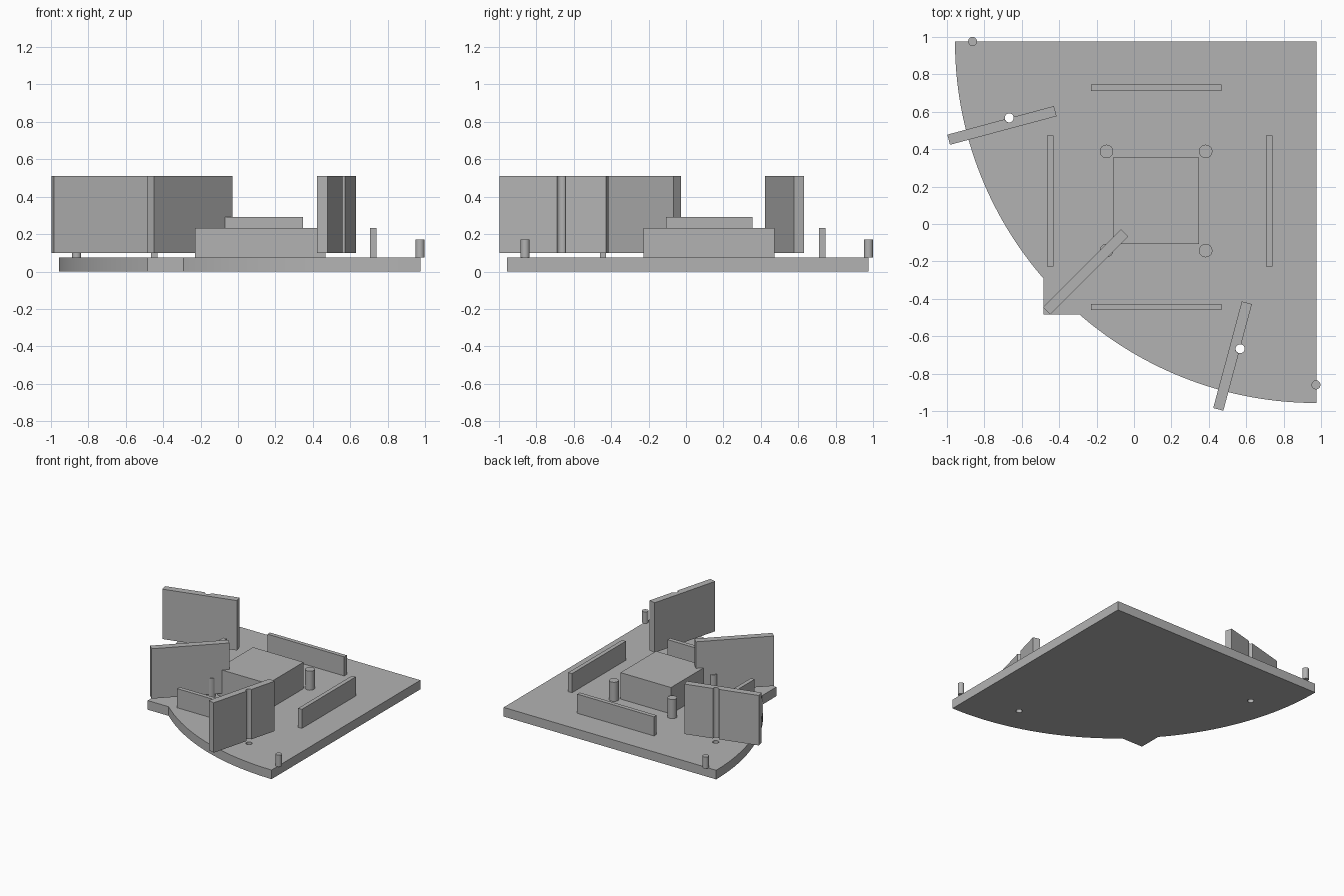
import bpy, bmesh
from math import sin, cos, acos, pi, radians
from mathutils import Vector

cube = bpy.data.objects.get("Cube")
if cube:
    bpy.data.objects.remove(cube)

grey = bpy.data.materials.new("plain grey")
grey.use_nodes = True
colour = (0.45, 0.45, 0.45, 1)
grey.diffuse_color = colour
grey.node_tree.nodes["Principled BSDF"].inputs["Base Color"].default_value = colour

CORNER, RADIUS = 0.975, 1.932
PLATE_TOP, RAIL_TOP = 0.075, 0.232
FIN_BOTTOM, FIN_TOP = 0.1, 0.51
FIN_HALF, FIN_THIN = 0.295, 0.028
HOLE_R = 0.024


def prism(name, outline, z0, z1):
    """Extrude a flat outline from z0 to z1."""
    bm = bmesh.new()
    face = bm.faces.new([bm.verts.new((x, y, z0)) for x, y in outline])
    up = bmesh.ops.extrude_face_region(bm, geom=[face])["geom"]
    verts = [g for g in up if isinstance(g, bmesh.types.BMVert)]
    bmesh.ops.translate(bm, verts=verts, vec=(0, 0, z1 - z0))
    bmesh.ops.recalc_face_normals(bm, faces=bm.faces)
    mesh = bpy.data.meshes.new(name)
    bm.to_mesh(mesh)
    bm.free()
    mesh.materials.append(grey)
    obj = bpy.data.objects.new(name, mesh)
    bpy.context.collection.objects.link(obj)
    return obj


def smooth(obj):
    bpy.ops.object.select_all(action="DESELECT")
    obj.select_set(True)
    bpy.context.view_layer.objects.active = obj
    bpy.ops.object.shade_smooth_by_angle(angle=radians(30))


def arc(cx, cy, r, a0, a1, n):
    return [(cx + r * cos(a0 + (a1 - a0) * i / n), cy + r * sin(a0 + (a1 - a0) * i / n))
            for i in range(n + 1)]


def box(name, x0, x1, y0, y1, z0, z1):
    return prism(name, [(x0, y0), (x1, y0), (x1, y1), (x0, y1)], z0, z1)


def rod(name, x, y, r, z0, z1):
    obj = prism(name, arc(x, y, r, 0, 2 * pi, 32)[:-1], z0, z1)
    smooth(obj)
    return obj


# Quarter-round base plate with a square point on the diagonal
point = -0.483
cut = acos((CORNER - point) / RADIUS)
outline = [(CORNER, CORNER)]
outline += arc(CORNER, CORNER, RADIUS, pi, pi + cut, 32)
outline += [(point, point)]
outline += arc(CORNER, CORNER, RADIUS, 1.5 * pi - cut, 1.5 * pi, 32)
plate = prism("base_plate", outline, 0, PLATE_TOP)

# Through holes in the plate, below the grooved fins
holes = [(0.567, -0.667), (-0.667, 0.567)]
for x, y in holes:
    cutter = rod("hole_cutter", x, y, HOLE_R, -0.1, 0.2)
    cutter.hide_render = True
    mod = plate.modifiers.new("hole", "BOOLEAN")
    mod.object = cutter
    mod.solver = "EXACT"
    bpy.context.view_layer.objects.active = plate
    bpy.ops.object.modifier_apply(modifier=mod.name)
    bpy.data.objects.remove(cutter)
smooth(plate)

# Central block and four low rails around it
box("centre_block", -0.112, 0.347, -0.107, 0.355, PLATE_TOP, 0.292)
for name, a in (("right", -0.465), ("left", 0.706)):
    box(name + "_rail", a, a + 0.034, -0.227, 0.472, PLATE_TOP, RAIL_TOP)
for name, a in (("front", -0.461), ("back", 0.711)):
    box(name + "_rail", -0.231, 0.467, a, a + 0.034, PLATE_TOP, RAIL_TOP)

# Posts at the block corners
for x in (-0.147, 0.383):
    for y in (-0.142, 0.388):
        rod("block_post", x, y, 0.036, PLATE_TOP, RAIL_TOP)

# Small pins on the plate's outer edges
rod("front_pin", 0.973, -0.86, 0.024, PLATE_TOP, 0.17)
rod("back_pin", -0.863, 0.976, 0.024, PLATE_TOP, 0.17)


def fin(name, centre, along, across, groove=None):
    """Upright raised panel, with an optional half-round groove on its outer side."""
    h, t = FIN_HALF, FIN_THIN
    flat = [(-h, t), (-h, -t), (h, -t), (h, t)]
    if groove is not None:
        flat += arc(groove, t, HOLE_R, 0, -pi, 16)
    c, d, n = Vector(centre), Vector(along), Vector(across)
    obj = prism(name, [tuple(c + d * u + n * v) for u, v in flat], FIN_BOTTOM, FIN_TOP)
    smooth(obj)


# Two tilted grooved fins mirrored over the diagonal, and one along it
s, c = sin(radians(15)), cos(radians(15))
fin("front_fin", (0.527, -0.706), (s, c), (c, -s), 0.047)
fin("right_fin", (-0.706, 0.527), (c, s), (-s, c), 0.047)
q = 0.5 ** 0.5
fin("diagonal_fin", (-0.259, -0.256), (q, q), (q, -q))
